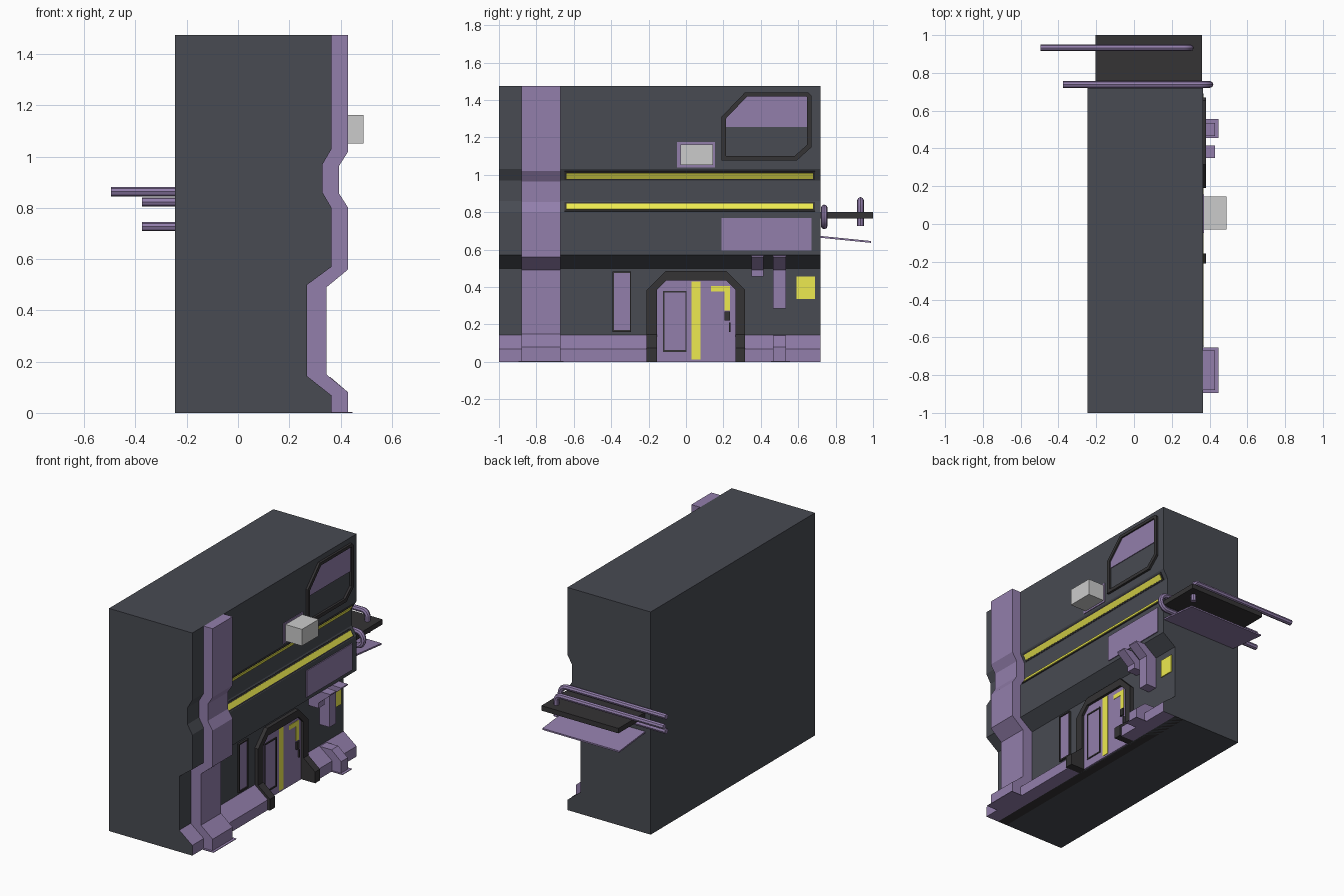
import bpy, bmesh
from math import sin, cos, pi
from mathutils import Vector

if "Cube" in bpy.data.objects:
    bpy.data.objects.remove(bpy.data.objects["Cube"])


def material(name, rgb):
    m = bpy.data.materials.new(name)
    m.diffuse_color = (*rgb, 1)
    m.use_nodes = True
    m.node_tree.nodes["Principled BSDF"].inputs["Base Color"].default_value = m.diffuse_color
    return m


SLATE = material("slate", (0.065, 0.07, 0.085))
DARK = material("dark_trim", (0.035, 0.033, 0.035))
PURPLE = material("purple", (0.29, 0.21, 0.41))
YELLOW = material("yellow", (0.85, 0.82, 0.08))


def finish(name, bm, mats):
    bmesh.ops.recalc_face_normals(bm, faces=bm.faces[:])
    me = bpy.data.meshes.new(name)
    bm.to_mesh(me)
    bm.free()
    ob = bpy.data.objects.new(name, me)
    bpy.context.collection.objects.link(ob)
    for m in mats:
        if m:
            me.materials.append(m)
    return ob


def prism(name, pts, a, b, axis, mat, cap=None):
    """Extrude a polygon: axis 'y' takes (x, z) points, axis 'x' takes (y, z)."""
    at = (lambda p, t: (p[0], t, p[1])) if axis == 'y' else (lambda p, t: (t, p[0], p[1]))
    bm = bmesh.new()
    r0, r1 = ([bm.verts.new(at(p, t)) for p in pts] for t in (a, b))
    for r in (r0, r1):
        bm.faces.new(r).material_index = 1 if cap else 0
    n = len(pts)
    for i in range(n):
        j = (i + 1) % n
        bm.faces.new((r0[i], r0[j], r1[j], r1[i]))
    return finish(name, bm, [mat, cap])


def ring(name, outer, inner, x0, x1, mat):
    """Closed frame on the facade between two matching (y, z) outlines."""
    bm = bmesh.new()
    loops = [[bm.verts.new((x, y, z)) for y, z in pts]
             for pts, x in ((outer, x0), (outer, x1), (inner, x1), (inner, x0))]
    n = len(outer)
    for k in range(4):
        a, b = loops[k], loops[(k + 1) % 4]
        for i in range(n):
            j = (i + 1) % n
            bm.faces.new((a[i], a[j], b[j], b[i]))
    return finish(name, bm, [mat])


def rect(y0, y1, z0, z1):
    return [(y0, z0), (y1, z0), (y1, z1), (y0, z1)]


def plate(name, y0, y1, z0, z1, x0, x1, mat):
    return prism(name, rect(y0, y1, z0, z1), x0, x1, 'x', mat)


def pipe(name, pts, radius, mat):
    cu = bpy.data.curves.new(name, 'CURVE')
    cu.dimensions = '3D'
    cu.bevel_depth, cu.bevel_resolution, cu.use_fill_caps = radius, 2, True
    sp = cu.splines.new('POLY')
    sp.points.add(len(pts) - 1)
    for p, co in zip(sp.points, pts):
        p.co = (*co, 1)
    cu.materials.append(mat)
    ob = bpy.data.objects.new(name, cu)
    bpy.context.collection.objects.link(ob)
    bpy.ops.object.select_all(action='DESELECT')
    bpy.context.view_layer.objects.active = ob
    ob.select_set(True)
    bpy.ops.object.convert(target='MESH')
    bpy.ops.object.shade_smooth_by_angle()


# Building body: stepped facade extruded along y
wall = [(0.27, 0), (0.27, 0.50), (0.365, 0.57), (0.365, 0.80), (0.33, 0.86),
        (0.33, 0.97), (0.365, 1.03), (0.365, 1.475)]
prism("building_body", wall + [(-0.245, 1.475), (-0.245, 0)], -1, 0.72, 'y', SLATE)
plate("overhang_underside", -1, 0.72, 0.0, 0.004, 0.2, 0.27, DARK)

# Purple skirting either side of the doorway
skirt = [(0.27, 0), (0.365, 0), (0.365, 0.068), (0.27, 0.143)]
for side, y0, y1 in (("left", -1, -0.21), ("right", 0.315, 0.72)):
    prism("skirting_" + side, skirt, y0, y1, 'y', PURPLE, SLATE)

# Tall pillar following the facade
outer = [(0.43, 0), (0.43, 0.08), (0.345, 0.15), (0.345, 0.49), (0.43, 0.56),
         (0.43, 0.80), (0.395, 0.855), (0.395, 0.965), (0.43, 1.02), (0.43, 1.475)]
inner = wall[:0:-1] + [(0.27, 0.143), (0.365, 0.068), (0.365, 0)]
prism("tall_pillar", outer + inner, -0.88, -0.67, 'y', PURPLE)

# Short ribs near the right end and thin foot plates
foot = [(0.43, 0), (0.43, 0.08), (0.36, 0.14), (0.27, 0.14), (0.365, 0.068), (0.365, 0)]
prism("rib_foot", foot, 0.465, 0.535, 'y', PURPLE)
for name, y0, y1, low in (("rib_long", 0.465, 0.535, 0.285), ("rib_short", 0.35, 0.415, 0.455)):
    prism(name, [(0.345, low), (0.345, 0.49), (0.43, 0.56), (0.43, 0.568),
                 (0.365, 0.57), (0.27, 0.50), (0.27, low)], y0, y1, 'y', PURPLE)
for name, y0, y1 in (("pillar_foot_plate", -0.895, -0.655), ("rib_foot_plate", 0.455, 0.555)):
    plate(name, y0, y1, 0, 0.004, 0.365, 0.447, PURPLE)

# Light strips set on the two sloping ledges
for name, a, b in (("lower", (0.365, 0.80), (0.33, 0.86)), ("upper", (0.33, 0.97), (0.365, 1.03))):
    a, b = Vector(a), Vector(b)
    d = b - a
    n = Vector((d.y, -d.x)).normalized()
    for part, t0, t1, h, y0, y1, mat in (("frame", 0.08, 0.85, 0.006, -0.65, 0.69, DARK),
                                         ("light", 0.2, 0.7, 0.010, -0.64, 0.68, YELLOW)):
        p, q = a + d * t0, a + d * t1
        prism(f"{name}_strip_{part}", [p, p + n * h, q + n * h, q], y0, y1, 'y', mat)

# Doorway: chamfered frame, flared feet and door leaf
arch = [(-0.21, 0), (-0.21, 0.385), (-0.11, 0.485), (0.215, 0.485), (0.315, 0.385), (0.315, 0)]
leaf = [(-0.155, 0), (-0.155, 0.385), (-0.105, 0.435), (0.215, 0.435), (0.265, 0.385), (0.265, 0)]
prism("door_frame", arch + leaf[::-1], 0.27, 0.295, 'x', DARK)
for side, y0, y1 in (("left", -0.21, -0.155), ("right", 0.265, 0.315)):
    prism("door_frame_foot_" + side, [(0.27, 0), (0.38, 0), (0.38, 0.075), (0.295, 0.145), (0.27, 0.145)],
          y0, y1, 'y', DARK)
prism("door_leaf", leaf, 0.27, 0.278, 'x', PURPLE)
ring("door_window_trim", rect(-0.122, 0.004, 0.053, 0.38), rect(-0.114, -0.004, 0.062, 0.371), 0.276, 0.283, DARK)
plate("door_stripe", 0.03, 0.077, 0.012, 0.43, 0.276, 0.281, YELLOW)
prism("door_corner_mark", [(0.135, 0.375), (0.205, 0.375), (0.205, 0.275), (0.235, 0.275),
                           (0.235, 0.405), (0.135, 0.405)], 0.276, 0.281, 'x', YELLOW)
plate("door_lock", 0.205, 0.235, 0.22, 0.268, 0.276, 0.288, DARK)
plate("door_handle", 0.23, 0.238, 0.16, 0.21, 0.276, 0.288, DARK)

# Wall panels
plate("side_panel", -0.385, -0.3, 0.17, 0.475, 0.27, 0.277, PURPLE)
ring("side_panel_trim", rect(-0.393, -0.293, 0.16, 0.483), rect(-0.385, -0.3, 0.17, 0.475), 0.27, 0.283, DARK)
plate("yellow_panel", 0.59, 0.69, 0.335, 0.455, 0.27, 0.276, YELLOW)
plate("sign_panel", 0.19, 0.67, 0.595, 0.77, 0.365, 0.371, PURPLE)

# Window with clipped corners and half-drawn blind
ring("window_frame",
     [(0.19, 1.077), (0.19, 1.31), (0.315, 1.44), (0.655, 1.44), (0.67, 1.425), (0.67, 1.147), (0.593, 1.077)],
     [(0.213, 1.10), (0.213, 1.30), (0.328, 1.42), (0.643, 1.42), (0.647, 1.413), (0.647, 1.16), (0.58, 1.10)],
     0.365, 0.38, DARK)
prism("window_blind", [(0.213, 1.255), (0.213, 1.30), (0.328, 1.42), (0.643, 1.42), (0.647, 1.413), (0.647, 1.255)],
      0.365, 0.37, 'x', PURPLE)

# Wall unit box and its backing
plate("wall_unit_backing", -0.048, 0.155, 1.04, 1.175, 0.365, 0.37, PURPLE)
plate("wall_unit", -0.03, 0.145, 1.052, 1.162, 0.37, 0.49, None)

# End balcony slab with tilted plate below
plate("balcony_slab", 0.72, 1.0, 0.767, 0.80, -0.205, 0.36, DARK)
prism("balcony_under_plate", [(0.72, 0.663), (0.72, 0.673), (0.99, 0.646), (0.99, 0.636)], -0.205, 0.36, 'x', PURPLE)

# Bent pipes: a U wrapping the slab and an L passing through it
u_bend = [(0.354 + 0.048 * sin(pi * i / 8), 0.739, 0.775 + 0.048 * cos(pi * i / 8)) for i in range(9)]
pipe("u_pipe", [(-0.375, 0.739, 0.823)] + u_bend + [(-0.375, 0.739, 0.727)], 0.018, PURPLE)
l_bend = [(0.262 + 0.035 * sin(pi * i / 8), 0.933, 0.828 + 0.035 * cos(pi * i / 8)) for i in range(5)]
pipe("l_pipe", [(-0.495, 0.933, 0.863)] + l_bend + [(0.297, 0.933, 0.725)], 0.018, PURPLE)
